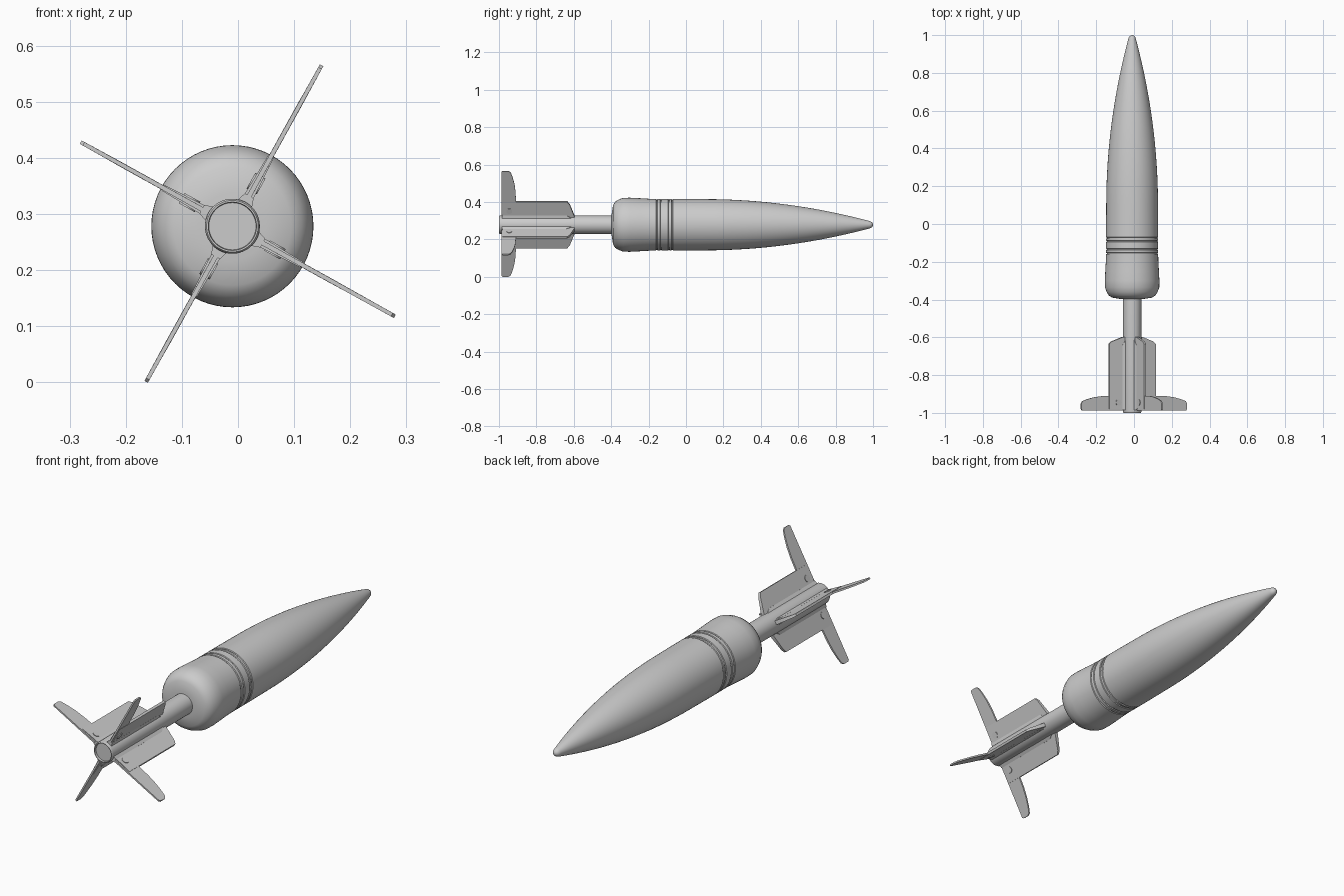
import bpy, bmesh
from math import radians, cos, sin, pi
from mathutils import Matrix, Vector

if "Cube" in bpy.data.objects:
    bpy.data.objects.remove(bpy.data.objects["Cube"])

CX, CZ = -0.01, 0.278          # long axis runs along y through this point


def finish(bm, name, matrix, smooth=30):
    bmesh.ops.remove_doubles(bm, verts=bm.verts[:], dist=1e-5)
    bmesh.ops.recalc_face_normals(bm, faces=bm.faces[:])
    bm.transform(matrix)
    mesh = bpy.data.meshes.new(name)
    bm.to_mesh(mesh)
    bm.free()
    ob = bpy.data.objects.new(name, mesh)
    bpy.context.collection.objects.link(ob)
    bpy.ops.object.select_all(action='DESELECT')
    ob.select_set(True)
    bpy.context.view_layer.objects.active = ob
    bpy.ops.object.shade_smooth_by_angle(angle=radians(smooth))
    return ob


def lathe(name, profile, steps=64):
    """Spin (y, radius) points round the long axis."""
    bm = bmesh.new()
    vs = [bm.verts.new((r, y, 0)) for y, r in profile]
    es = [bm.edges.new(p) for p in zip(vs, vs[1:])]
    bmesh.ops.spin(bm, geom=vs + es, cent=(0, 0, 0), axis=(0, 1, 0),
                   angle=2 * pi, steps=steps)
    return finish(bm, name, Matrix.Translation((CX, 0, CZ)))


def plate(name, outline, half, matrix):
    """Thicken an (r, y) outline; half(r) is half the thickness at r."""
    bm = bmesh.new()
    top = [bm.verts.new((r, y, half(r))) for r, y in outline]
    low = [bm.verts.new((r, y, -half(r))) for r, y in outline]
    bm.faces.new(top)
    bm.faces.new(low[::-1])
    n = len(outline)
    for i in range(n):
        j = (i + 1) % n
        bm.faces.new((top[i], low[i], low[j], top[j]))
    return finish(bm, name, matrix)


# Shell body: bevelled base, grooved bands, ogive nose with rounded tip
body = [(-0.397, 0), (-0.397, 0.06), (-0.39, 0.105), (-0.378, 0.124), (-0.36, 0.135),
        (-0.335, 0.144), (-0.30, 0.1445), (-0.25, 0.142), (-0.20, 0.139)]
for a, b in ((-0.16, -0.13), (-0.095, -0.07)):
    body += [(a, 0.138), (a + 0.002, 0.134), (a + 0.006, 0.134), (a + 0.008, 0.138),
             (b - 0.008, 0.138), (b - 0.006, 0.134), (b - 0.002, 0.134), (b, 0.138)]
body += [(0.0, 0.1378)]
for i in range(17):
    t = i / 16
    body.append((0.1 + 0.88 * t, 0.137 - 0.117 * t ** 2))
body += [(0.988, 0.0175), (0.995, 0.012), (0.999, 0.006), (1.0, 0)]
lathe("shell_body", body)

# Tail boom with a shallow recess in its end
lathe("tail_boom", [(-0.38, 0), (-0.38, 0.049), (-0.992, 0.049), (-0.997, 0.048),
                    (-1.0, 0.046), (-1.0, 0.043), (-0.99, 0.042), (-0.99, 0)], 48)

# Four fins: fixed plate, root fillet, swing-out blade and pivot pin
for k, (deg, length) in enumerate(((61, 0.328), (151, 0.309), (241, 0.317), (331, 0.331)), 1):
    m = Matrix.Translation((CX, 0, CZ)) @ Matrix.Rotation(radians(-deg), 4, 'Y')
    plate(f"fin_plate_{k}",
          [(0.03, -0.98), (0.141, -0.98), (0.141, -0.635), (0.125, -0.622),
           (0.055, -0.597), (0.03, -0.597)],
          lambda r: 0.010 - 0.04 * max(r - 0.03, 0), m)
    plate(f"fin_root_{k}", [(0.035, -0.985), (0.062, -0.985), (0.062, -0.64), (0.035, -0.595)],
          lambda r: 0.018 if r < 0.05 else 0.009, m)
    tip = length
    plate(f"fin_blade_{k}",
          [(0.06, -0.987), (tip - 0.006, -0.987), (tip, -0.98), (tip, -0.95),
           (tip - 0.008, -0.938), (tip - 0.035, -0.928), (tip - 0.08, -0.917),
           (tip - 0.13, -0.911), (0.13, -0.909), (0.06, -0.915)],
          lambda r: 0.0042 if r < 0.25 else 0.0035, m)
    bm = bmesh.new()
    bmesh.ops.create_cone(bm, cap_ends=True, segments=20, radius1=0.016,
                          radius2=0.016, depth=0.021)
    finish(bm, f"fin_pivot_{k}", m @ Matrix.Translation((0.087, -0.945, 0)))
